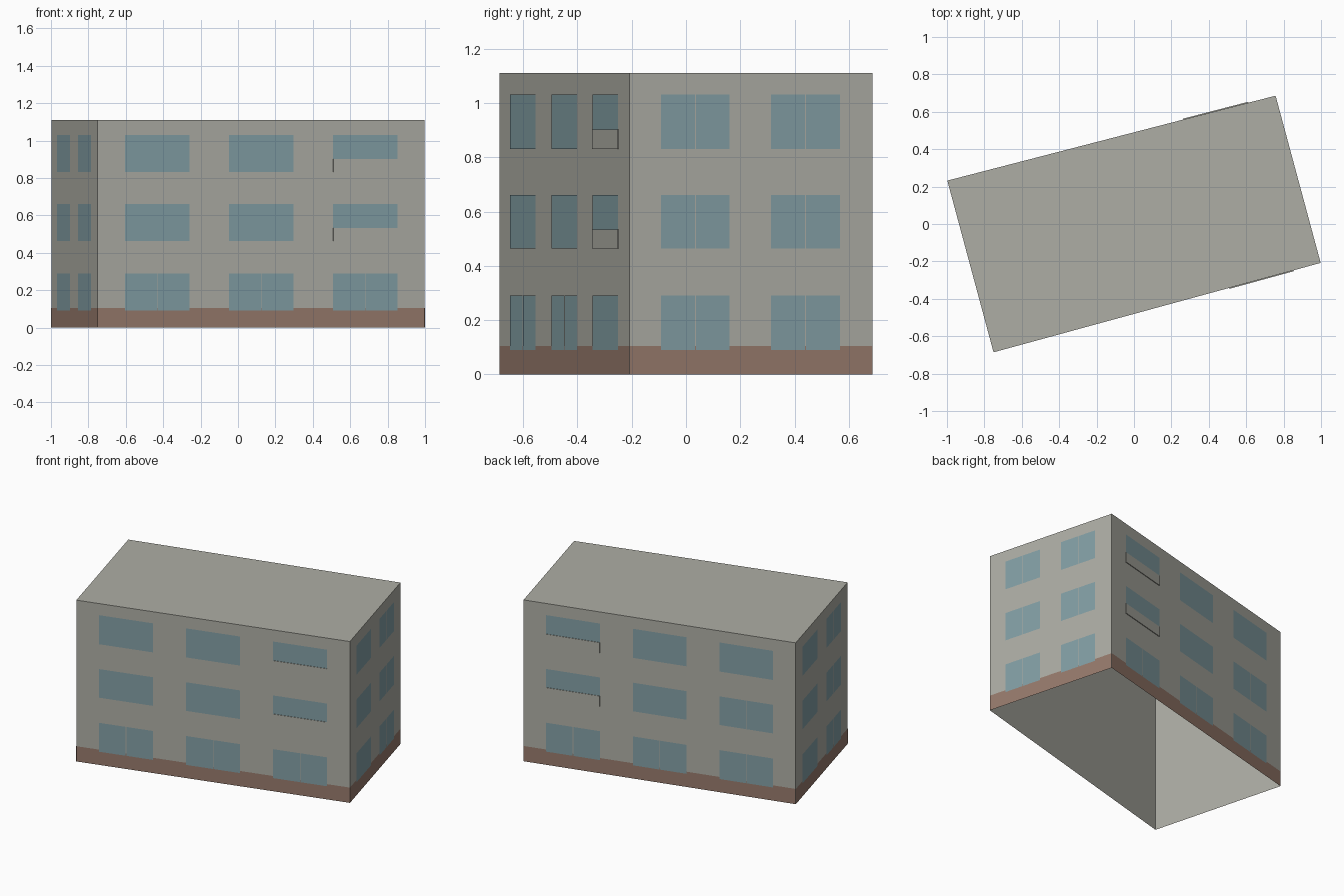
import bpy
import bmesh
from mathutils import Vector

cube = bpy.data.objects.get("Cube")
if cube:
    bpy.data.objects.remove(cube)


def material(name, rgb):
    m = bpy.data.materials.new(name)
    m.use_nodes = True
    m.diffuse_color = (*rgb, 1)
    m.node_tree.nodes["Principled BSDF"].inputs["Base Color"].default_value = (*rgb, 1)
    return m


GREY = material("wall grey", (0.42, 0.42, 0.375))
BROWN = material("plinth brown", (0.31, 0.195, 0.15))
BLUE = material("window blue", (0.225, 0.345, 0.375))

HEIGHT = 1.11
PLINTH = 0.105
# Footprint corners, counter-clockwise from the front right
A, B, C, D = [Vector(p) for p in ((-0.751, -0.686, 0), (0.998, -0.208, 0),
                                  (0.757, 0.686, 0), (-0.998, 0.232, 0))]


def finish(name, bm, mat):
    mesh = bpy.data.meshes.new(name)
    bm.to_mesh(mesh)
    bm.free()
    mesh.materials.append(mat)
    bpy.context.collection.objects.link(bpy.data.objects.new(name, mesh))


def plate(bm, start, end, t0, t1, z0, z1, off):
    """Flat rectangle lying just outside the wall that runs from start to end."""
    normal = (end - start).cross(Vector((0, 0, 1))).normalized() * off
    p, q = start.lerp(end, t0) + normal, start.lerp(end, t1) + normal
    return bm.faces.new([bm.verts.new((v.x, v.y, z))
                         for v, z in ((p, z0), (q, z0), (q, z1), (p, z1))])


# Building shell: roof and four walls, open underneath
bm = bmesh.new()
low = [bm.verts.new(p) for p in (A, B, C, D)]
high = [bm.verts.new(p + Vector((0, 0, HEIGHT))) for p in (A, B, C, D)]
bm.faces.new(high)
for i in range(4):
    j = (i + 1) % 4
    bm.faces.new((low[i], low[j], high[j], high[i]))
finish("building_shell", bm, GREY)

LONG = ((0.083, 0.281), (0.402, 0.599), (0.72, 0.917))
SHORT = ((0.129, 0.412), (0.583, 0.866))
FLOORS = ((0.091, 0.29), (0.463, 0.66), (0.831, 1.031))
RAIL = 0.07
GAP = 0.004

# Wall name, ends, window columns, balcony column, extra split window (floor, column)
WALLS = (("front", A, B, LONG, 2, None), ("left", B, C, SHORT, None, None),
         ("back", C, D, LONG, 0, (1, 2)), ("right", D, A, SHORT, None, None))

for name, start, end, columns, balcony, extra in WALLS:
    # Plinth band
    bm = bmesh.new()
    plate(bm, start, end, 0, 1, 0, PLINTH, 0.001)
    finish(name + "_plinth", bm, BROWN)

    # Window panes, split in two on the ground floor and the short walls
    bm = bmesh.new()
    half = GAP / 2 / (end - start).length
    for f, (z0, z1) in enumerate(FLOORS):
        for c, (t0, t1) in enumerate(columns):
            mid = (t0 + t1) / 2
            if f == 0 or columns is SHORT or (f, c) == extra:
                spans = ((t0, mid - half), (mid + half, t1))
            else:
                spans = ((t0, t1),)
            for s0, s1 in spans:
                plate(bm, start, end, s0, s1, z0, z1, 0.002)
    finish(name + "_windows", bm, BLUE)

    # Balcony parapets on the upper floors
    if balcony is not None:
        bm = bmesh.new()
        t0, t1 = columns[balcony]
        normal = (end - start).cross(Vector((0, 0, 1))).normalized()
        for z0, _ in FLOORS[1:]:
            face = plate(bm, start, end, t0, t1, z0, z0 + RAIL, 0)
            out = bmesh.ops.extrude_face_region(bm, geom=[face])["geom"]
            moved = [v for v in out if isinstance(v, bmesh.types.BMVert)]
            bmesh.ops.translate(bm, verts=moved, vec=normal * 0.005)
            bm.faces.remove(face)
        finish(name + "_balconies", bm, GREY)
